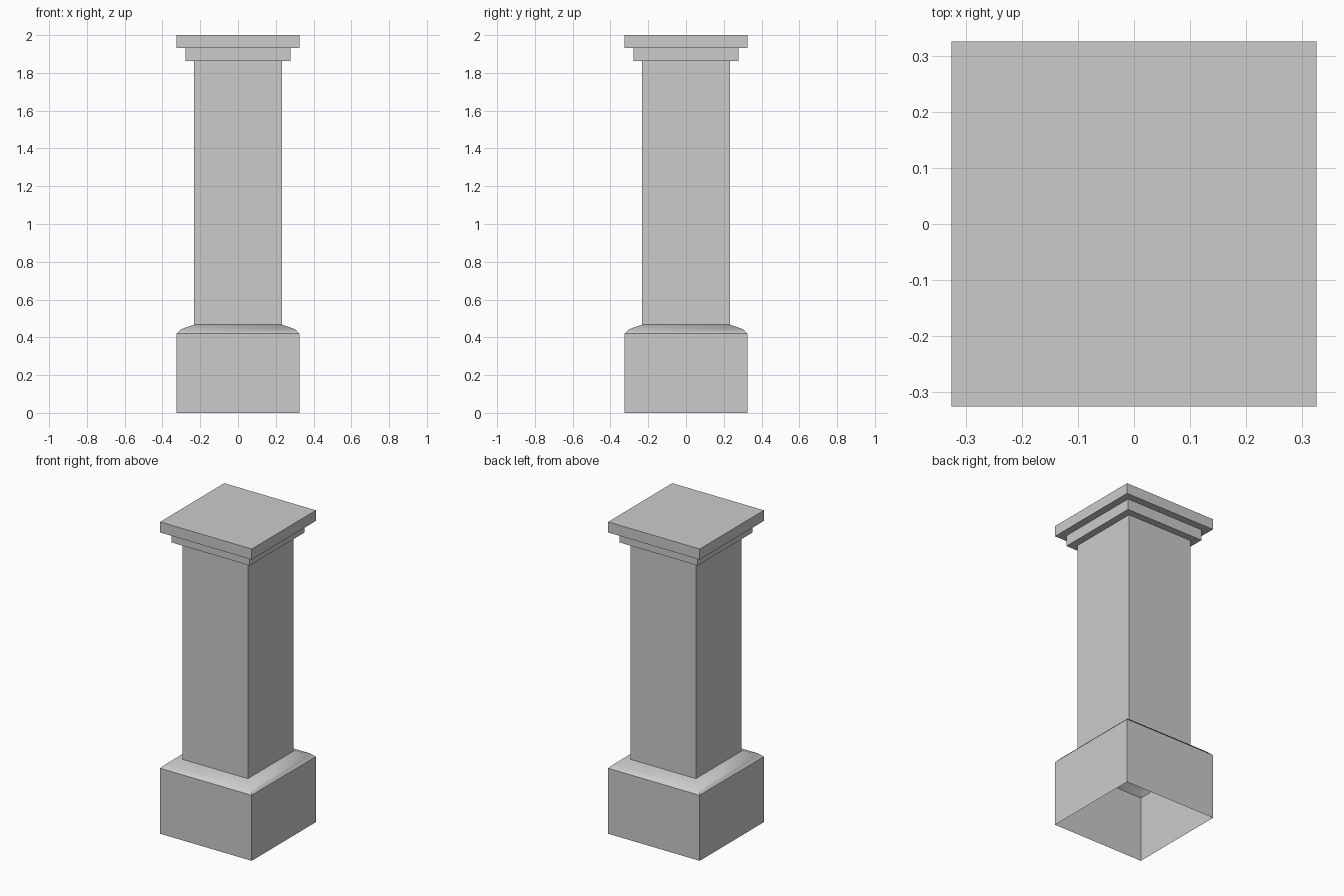
import bpy
import bmesh
from math import radians

cube = bpy.data.objects.get("Cube")
if cube:
    bpy.data.objects.remove(cube, do_unlink=True)

# Single stone colour
stone = bpy.data.materials.new("grey_stone")
stone.use_nodes = True
grey = (0.6, 0.6, 0.6, 1.0)
stone.diffuse_color = grey
stone.node_tree.nodes["Principled BSDF"].inputs["Base Color"].default_value = grey


def square_part(name, profile, bottom=False, top=False):
    """Sweep (half width, height) points around a square, bottom to top."""
    bm = bmesh.new()
    corners = ((-1, -1), (1, -1), (1, 1), (-1, 1))
    rings = [[bm.verts.new((sx * w, sy * w, z)) for sx, sy in corners]
             for w, z in profile]
    for low, high in zip(rings, rings[1:]):
        for i in range(4):
            j = (i + 1) % 4
            bm.faces.new((low[i], low[j], high[j], high[i]))
    if bottom:
        bm.faces.new(rings[0][::-1])
    if top:
        bm.faces.new(rings[-1])
    for face in bm.faces:
        face.smooth = True
    mesh = bpy.data.meshes.new(name)
    bm.to_mesh(mesh)
    bm.free()
    mesh.set_sharp_from_angle(angle=radians(30))
    mesh.materials.append(stone)
    obj = bpy.data.objects.new(name, mesh)
    bpy.context.collection.objects.link(obj)
    return obj


base_half, shaft_half, neck_half = 0.325, 0.2325, 0.278
base_top, shaft_bottom, shaft_top, neck_top = 0.42, 0.467, 1.863, 1.932

# Hollow plinth, open underneath, with a rounded shoulder up to the shaft
square_part("plinth", [(base_half, 0), (base_half, base_top),
                       (0.302, 0.443), (shaft_half, shaft_bottom)])

# Plain square shaft
square_part("shaft", [(shaft_half, shaft_bottom), (shaft_half, shaft_top)])

# Stepped capital
square_part("capital_neck", [(neck_half, shaft_top), (neck_half, neck_top)], bottom=True)
square_part("capital_slab", [(base_half, neck_top), (base_half, 2)], bottom=True, top=True)
